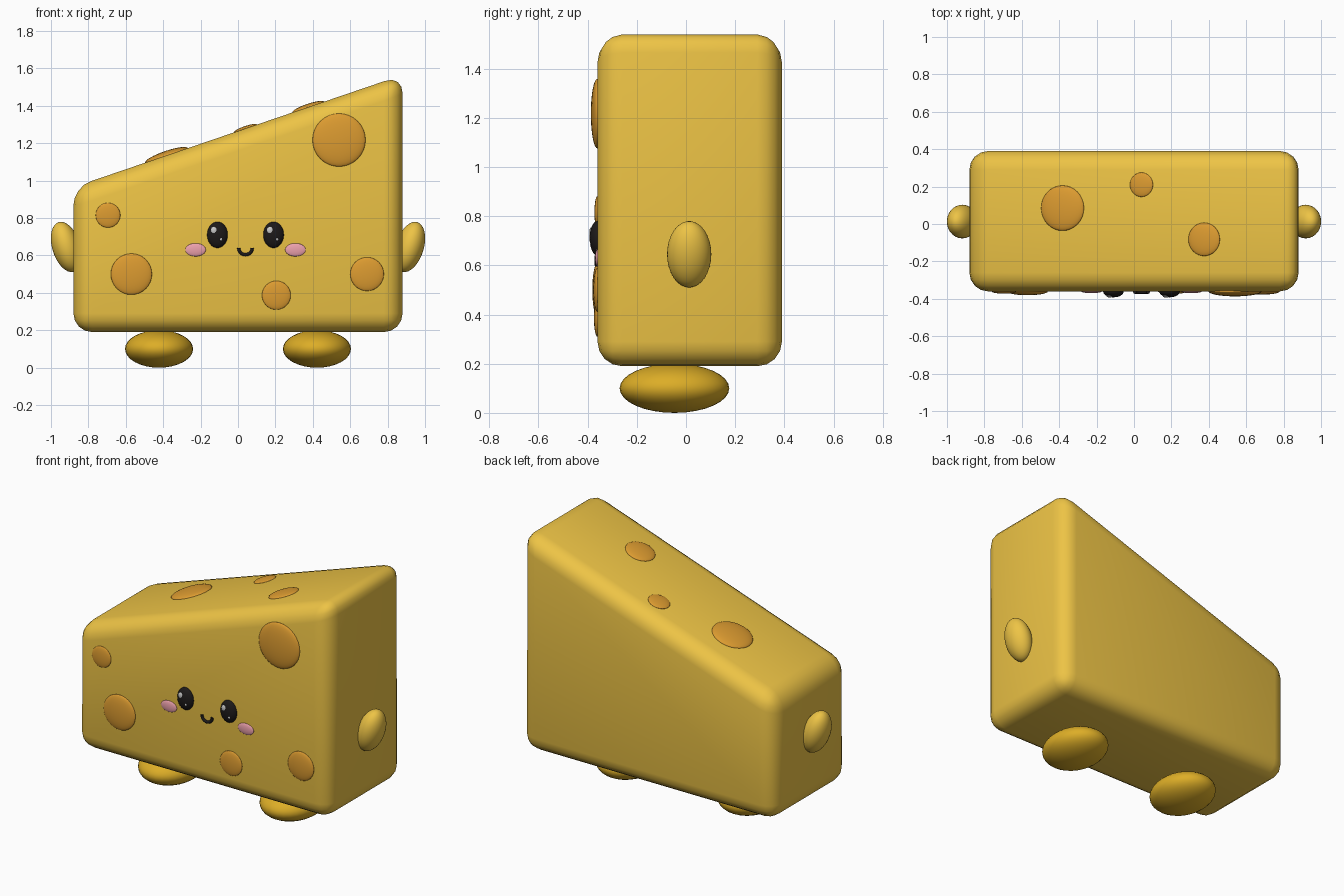
import bpy, bmesh, math

if "Cube" in bpy.data.objects:
    bpy.data.objects.remove(bpy.data.objects["Cube"])

FRONT, BACK = -0.36, 0.39
SLOPE = math.atan2(0.6, 1.76)


def material(name, rgb):
    m = bpy.data.materials.new(name)
    m.diffuse_color = (*rgb, 1)
    m.use_nodes = True
    m.node_tree.nodes["Principled BSDF"].inputs["Base Color"].default_value = m.diffuse_color
    return m


CHEESE = material("cheese_yellow", (0.85, 0.55, 0.06))
HOLE = material("hole_orange", (0.72, 0.33, 0.03))
FOOT = material("foot_gold", (0.72, 0.42, 0.02))
BLACK = material("eye_black", (0.012, 0.01, 0.01))
WHITE = material("glint_white", (0.95, 0.95, 0.95))
PINK = material("blush_pink", (0.85, 0.36, 0.42))


def ellipsoid(name, loc, radii, mat, tilt=0.0, segments=32):
    bpy.ops.mesh.primitive_uv_sphere_add(segments=segments, ring_count=segments // 2,
                                         radius=1, location=loc, rotation=(0, tilt, 0))
    ob = bpy.context.object
    ob.name = name
    ob.scale = radii
    ob.data.materials.append(mat)
    bpy.ops.object.shade_smooth()
    return ob


# Wedge body: extruded trapezoid with rounded edges
bm = bmesh.new()
profile = [(-0.88, 0.19), (0.88, 0.19), (0.88, 1.565), (-0.88, 0.965)]
face = bm.faces.new([bm.verts.new((x, FRONT, z)) for x, z in profile])
ext = bmesh.ops.extrude_face_region(bm, geom=[face])
for v in ext["geom"]:
    if isinstance(v, bmesh.types.BMVert):
        v.co.y = BACK
bmesh.ops.recalc_face_normals(bm, faces=bm.faces)
mesh = bpy.data.meshes.new("wedge_body")
bm.to_mesh(mesh)
bm.free()
body = bpy.data.objects.new("wedge_body", mesh)
bpy.context.collection.objects.link(body)
mesh.materials.append(CHEESE)
bevel = body.modifiers.new("rounded_edges", "BEVEL")
bevel.width = 0.1
bevel.segments = 4
bevel.limit_method = "ANGLE"
bpy.context.view_layer.objects.active = body
body.select_set(True)
bpy.ops.object.shade_smooth()

# Arms and feet on both sides
for side, s in (("left", -1), ("right", 1)):
    ellipsoid(f"{side}_arm", (s * 0.918, 0.013, 0.645), (0.075, 0.09, 0.139), CHEESE, s * 0.3)
    ellipsoid(f"{side}_foot", (s * 0.422, -0.047, 0.1), (0.182, 0.223, 0.1), FOOT)

# Holes on the front face
for i, (x, z, r) in enumerate([(-0.695, 0.815, 0.066), (-0.57, 0.5, 0.11), (0.205, 0.387, 0.077),
                               (0.69, 0.5, 0.09), (0.54, 1.217, 0.142)]):
    ellipsoid(f"front_hole_{i + 1}", (x, FRONT, z), (r, r * 0.19, r), HOLE)

# Holes on the sloping top
for i, (x, y, r) in enumerate([(-0.382, 0.085, 0.121), (0.04, 0.21, 0.065), (0.375, -0.082, 0.089)]):
    z = 1.265 + x * math.tan(SLOPE)
    ellipsoid(f"top_hole_{i + 1}", (x, y, z), (r, r, r * 0.2), HOLE, -SLOPE)

# Face: eyes, glints and cheeks around its centre line
FACE_X = 0.04
for side, s in (("left", -1), ("right", 1)):
    ex = FACE_X + s * 0.15
    ellipsoid(f"{side}_eye", (ex, FRONT, 0.71), (0.055, 0.032, 0.07), BLACK)
    ellipsoid(f"{side}_eye_glint", (ex - 0.019, FRONT - 0.026, 0.735), (0.017, 0.007, 0.019), WHITE, segments=16)
    ellipsoid(f"{side}_eye_small_glint", (ex + 0.019, FRONT - 0.027, 0.686), (0.007, 0.004, 0.008), WHITE, segments=16)
    ellipsoid(f"{side}_cheek", (FACE_X + s * 0.267, FRONT, 0.63), (0.055, 0.01, 0.035), PINK)

# Smile: round-section arc
curve = bpy.data.curves.new("smile", "CURVE")
curve.dimensions = "3D"
curve.bevel_depth = 0.009
curve.bevel_resolution = 3
curve.use_fill_caps = True
spline = curve.splines.new("POLY")
spline.points.add(16)
for i, p in enumerate(spline.points):
    a = math.pi + math.pi * i / 16
    p.co = (FACE_X + 0.036 * math.cos(a), FRONT - 0.004, 0.64 + 0.036 * math.sin(a), 1)
curve.materials.append(BLACK)
bpy.context.collection.objects.link(bpy.data.objects.new("smile", curve))
